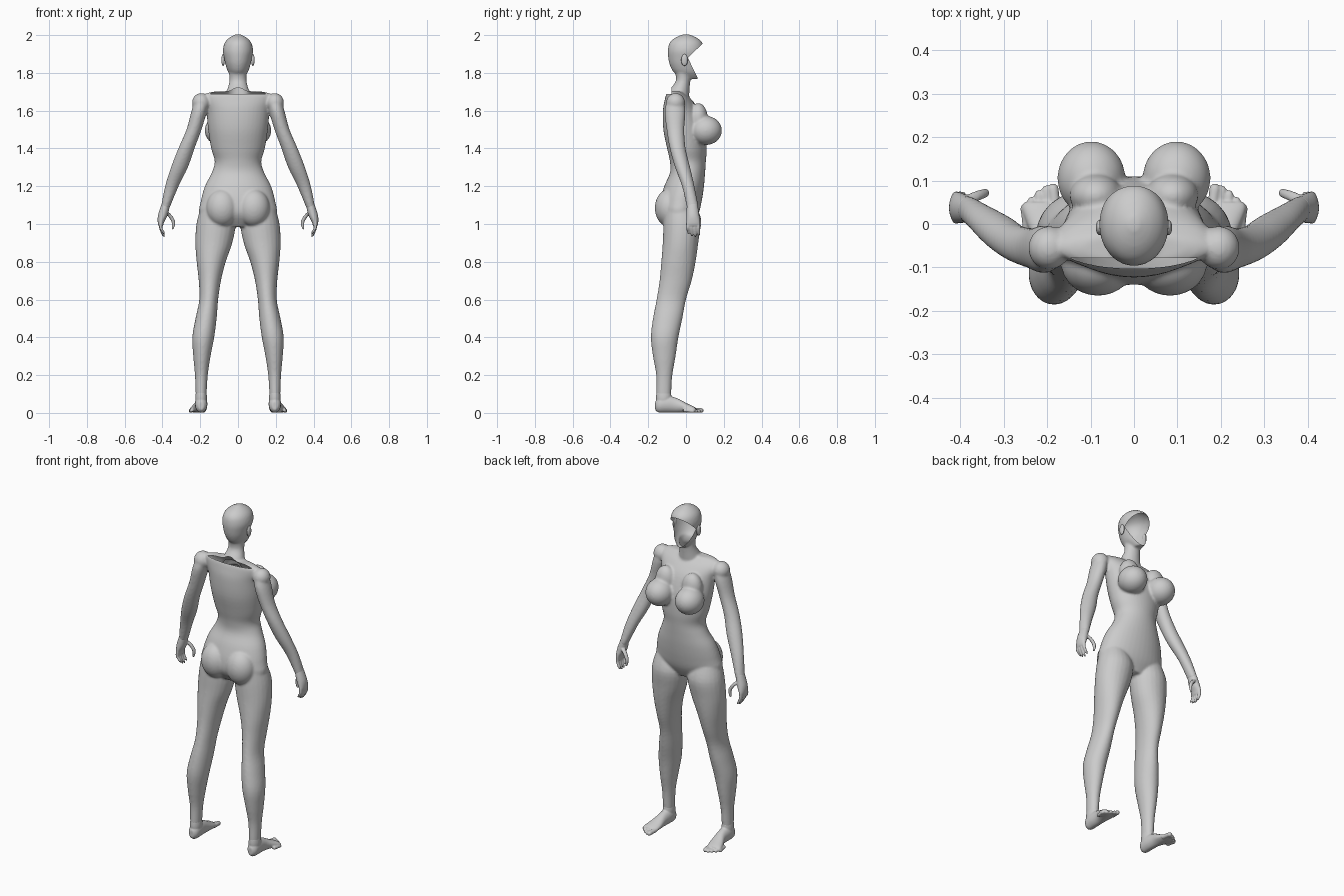
import bpy, bmesh, math
from mathutils import Vector, Matrix

grey = bpy.data.materials.new("plain_grey")
grey.diffuse_color = (0.6, 0.6, 0.6, 1)


def spline(a, b, c, d, t):
    return 0.5 * (2 * b + (c - a) * t + (2 * a - 5 * b + 4 * c - d) * t * t
                  + (3 * b - a - 3 * c + d) * t ** 3)


def loft(bm, sections, side=1, axis="z", steps=4, n=24):
    """Closed tube through (x, y, z, rx, r2) sections; rings lie across the axis."""
    rows, last = [], len(sections) - 1
    for i in range(last):
        quad = [sections[max(0, min(last, i + k))] for k in (-1, 0, 1, 2)]
        for s in range(steps):
            rows.append([spline(*v, s / steps) for v in zip(*quad)])
    rows.append(sections[-1])
    other = Vector((0, 1, 0)) if axis == "z" else Vector((0, 0, 1))
    rings = []
    for x, y, z, r1, r2 in rows:
        ring = []
        for k in range(n):
            a = 2 * math.pi * k / n
            p = Vector((x + r1 * math.cos(a), y, z)) + other * r2 * math.sin(a)
            p.x *= side
            ring.append(bm.verts.new(p))
        rings.append(ring)
    for a, b in zip(rings, rings[1:]):
        for k in range(n):
            bm.faces.new((a[k], a[(k + 1) % n], b[(k + 1) % n], b[k]))
    bm.faces.new(rings[0][::-1])
    bm.faces.new(rings[-1])


def ball(bm, centre, radii, side=1):
    m = Matrix.Translation((centre[0] * side, centre[1], centre[2])) @ Matrix.Diagonal((*radii, 1))
    bmesh.ops.create_uvsphere(bm, u_segments=32, v_segments=20, radius=1, matrix=m)


def fuse(bm, name, voxel, rounds):
    """Merge the overlapping volumes of one part into a smooth skin."""
    bmesh.ops.recalc_face_normals(bm, faces=bm.faces)
    mesh = bpy.data.meshes.new(name)
    bm.to_mesh(mesh)
    bm.free()
    ob = bpy.data.objects.new(name, mesh)
    bpy.context.collection.objects.link(ob)
    rem = ob.modifiers.new("fuse", "REMESH")
    rem.mode, rem.voxel_size = "VOXEL", voxel
    smo = ob.modifiers.new("soften", "SMOOTH")
    smo.factor, smo.iterations = 0.5, rounds
    bpy.context.view_layer.update()
    dg = bpy.context.evaluated_depsgraph_get()
    ob.data = bpy.data.meshes.new_from_object(ob.evaluated_get(dg))
    ob.modifiers.clear()
    ob.data.materials.clear()
    ob.data.materials.append(grey)
    for p in ob.data.polygons:
        p.use_smooth = True
        p.material_index = 0
    return ob


def cut_open(ob, region, planes, inside):
    """Cut clean edges along the planes and remove the faces inside them."""
    bm = bmesh.new()
    bm.from_mesh(ob.data)
    for co, no in planes:
        faces = [f for f in bm.faces if region(f.calc_center_median())]
        geom = list({v for f in faces for v in f.verts}) + list({e for f in faces for e in f.edges}) + faces
        bmesh.ops.bisect_plane(bm, geom=geom, plane_co=co, plane_no=no, dist=1e-5)
    gone = []
    for f in bm.faces:
        c = f.calc_center_median()
        if region(c) and inside(c) and all((c - Vector(co)).dot(Vector(no)) > 0 for co, no in planes):
            gone.append(f)
    bmesh.ops.delete(bm, geom=gone, context="FACES")
    bm.to_mesh(ob.data)
    bm.free()


# Torso, neck and head profiles
torso = [(0, -.03, .985, .10, .06), (0, -.035, 1.05, .20, .10), (0, -.027, 1.12, .197, .11),
         (0, -.01, 1.2, .175, .105), (0, .008, 1.27, .14, .093), (0, .01, 1.33, .123, .095),
         (0, .005, 1.4, .142, .105), (0, -.008, 1.5, .158, .112), (0, -.025, 1.6, .168, .097),
         (0, -.042, 1.66, .185, .07), (0, -.055, 1.69, .17, .048), (0, -.055, 1.702, .12, .035)]
neck = [(0, -.04, 1.64, .075, .055), (0, -.037, 1.7, .06, .055), (0, -.015, 1.76, .045, .038),
        (0, -.015, 1.83, .05, .05), (0, -.015, 1.86, .05, .05)]
head = [(0, .028, 1.768, .022, .036), (0, .008, 1.8, .05, .07), (0, 0, 1.84, .065, .085),
        (0, -.002, 1.88, .074, .092), (0, -.001, 1.92, .08, .095), (0, 0, 1.96, .07, .086),
        (0, 0, 1.987, .045, .056), (0, 0, 2.004, .012, .014)]
# Limb profiles for one side
leg = [(.12, -.03, 1.08, .08, .08), (.117, -.022, 1.0, .103, .097), (.128, -.029, .9, .098, .094),
       (.142, -.04, .8, .077, .091), (.149, -.055, .7, .059, .085), (.155, -.078, .6, .05, .078),
       (.169, -.097, .5, .056, .078), (.184, -.113, .4, .058, .073), (.191, -.115, .3, .046, .06),
       (.194, -.115, .2, .034, .043), (.195, -.118, .1, .029, .039), (.195, -.118, .06, .027, .036)]
arm = [(.19, -.055, 1.67, .035, .04), (.205, -.058, 1.6, .041, .055), (.233, -.056, 1.5, .04, .047),
       (.273, -.044, 1.4, .043, .042), (.31, -.018, 1.3, .045, .04), (.35, .012, 1.2, .036, .033),
       (.381, .033, 1.1, .025, .031), (.386, .035, 1.08, .022, .028)]
palm = [(.381, .033, 1.11, .022, .028), (.397, .036, 1.05, .026, .034),
        (.408, .038, 1.01, .017, .037), (.409, .038, .99, .012, .034)]
thumb = [(.39, .05, 1.07, .014, .013), (.362, .064, 1.045, .013, .012),
         (.342, .071, 1.01, .010, .010), (.346, .071, .972, .006, .006)]
foot = [(.195, -.163, .038, .014, .022), (.195, -.145, .042, .029, .04), (.195, -.11, .047, .033, .046),
        (.197, -.05, .04, .031, .039), (.205, 0, .027, .041, .026),
        (.213, .035, .019, .044, .018), (.215, .05, .015, .038, .013)]
ankle = [(.195, -.118, .03, .026, .034), (.195, -.118, .075, .031, .041), (.195, -.118, .11, .028, .038)]

# Body skin
bm = bmesh.new()
for part in (torso, neck, head):
    loft(bm, part, n=40)
for s in (1, -1):
    loft(bm, leg, s)
    loft(bm, arm, s)
    ball(bm, (.195, -.055, 1.643), (.048, .05, .05), s)      # shoulder
    ball(bm, (.083, -.088, 1.085), (.085, .077, .10), s)     # seat
    ball(bm, (.098, .105, 1.495), (.078, .085, .077), s)     # chest
    ball(bm, (.088, .065, 1.56), (.06, .05, .08), s)         # upper chest
body = fuse(bm, "body", .0065, 6)

# Open front of the head
cut_open(body, lambda c: c.z > 1.765,
         [((0, .01, 1.88), (0, .077, -.08)), ((0, .01, 1.88), (0, .11, .053))],
         lambda c: True)
# Open slot behind the neck
cut_open(body, lambda c: 1.65 < c.z < 1.74 and abs(c.x) < .19,
         [((0, 0, 1.689), (0, 0, 1)), ((0, -.078, 1.68), (0, -1, 0))],
         lambda c: True)

for s, label in ((1, "right"), (-1, "left")):
    # Hand with four fingers and a thumb
    bm = bmesh.new()
    loft(bm, palm, s)
    loft(bm, thumb, s, n=12)
    for i in range(4):
        y, drop = .01 + .0185 * i, (.012, 0, -.004, .003)[i]
        loft(bm, [(.408, y, 1.01, .010, .010), (.409, y, .98, .009, .009),
                  (.398, y + .002, .95 + drop, .008, .008),
                  (.391, y + .003, .936 + drop, .005, .005)], s, n=12)
    fuse(bm, label + "_hand", .004, 3)

    # Foot with five toes
    bm = bmesh.new()
    loft(bm, foot, s, "y")
    loft(bm, ankle, s)
    for i, tip in enumerate((.092, .088, .077, .062, .045)):
        x, r = .184 + .0165 * i, .0125 if i == 0 else .0095
        loft(bm, [(x - .004, tip - .06, r + .004, r, r), (x, tip - .025, r + .002, r, r),
                  (x + .002, tip - .008, r, r, r), (x + .002, tip, r, r * .5, r * .5)], s, "y", n=12)
    fuse(bm, label + "_foot", .004, 3)

    # Ear
    bm = bmesh.new()
    ball(bm, (.079, -.008, 1.868), (.009, .018, .032), s)
    fuse(bm, label + "_ear", .003, 2)
